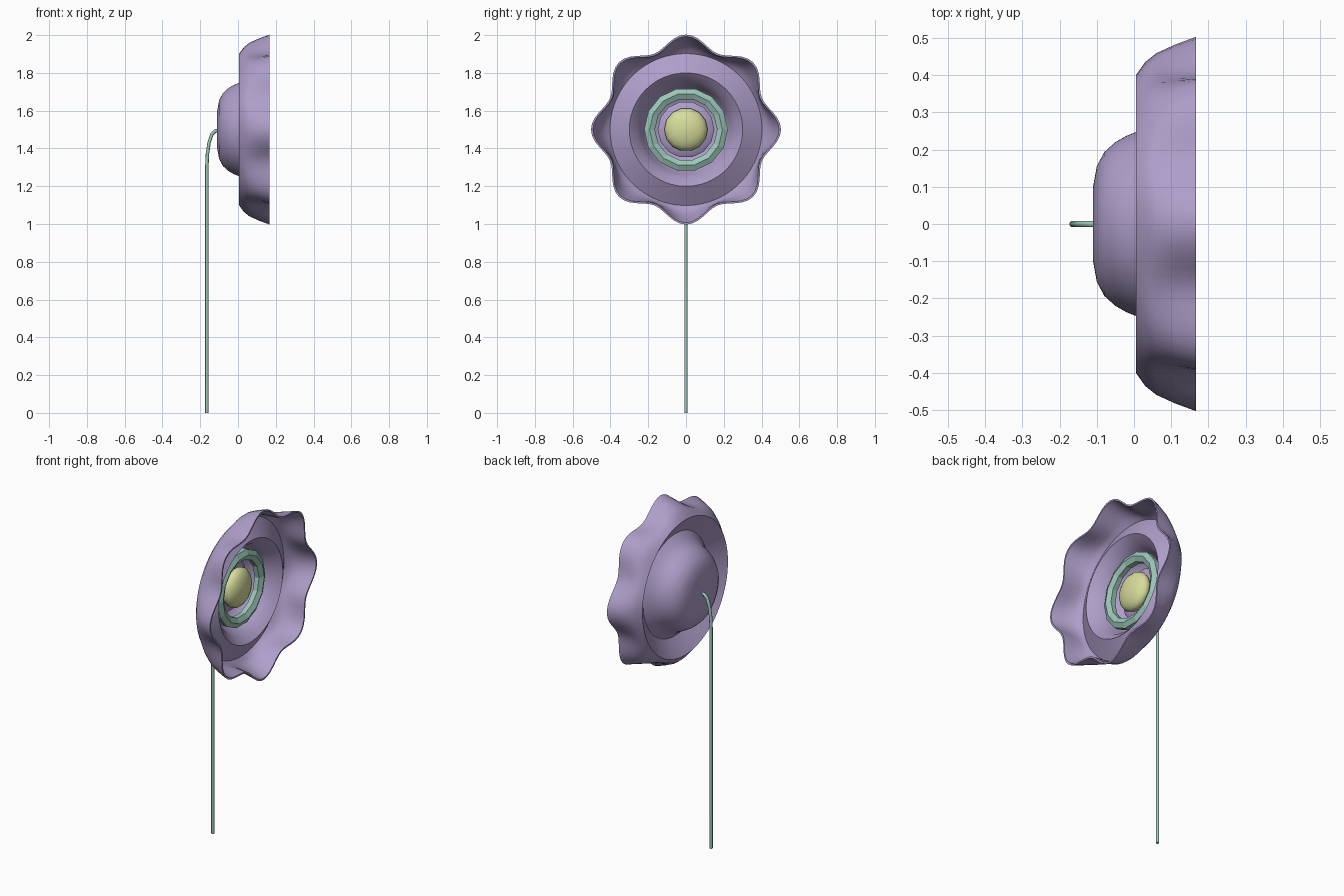
import bpy, bmesh, math
from mathutils import Matrix

if "Cube" in bpy.data.objects:
    bpy.data.objects.remove(bpy.data.objects["Cube"])

HUB_Z = 1.5


def material(name, rgb):
    m = bpy.data.materials.new(name)
    m.diffuse_color = (*rgb, 1)
    m.use_nodes = True
    m.node_tree.nodes["Principled BSDF"].inputs["Base Color"].default_value = m.diffuse_color
    return m


purple = material("petal_purple", (0.42, 0.34, 0.58))
mint = material("stem_mint", (0.33, 0.56, 0.48))
yellow = material("centre_yellow", (0.68, 0.72, 0.33))


def finish(name, bm, mat, smooth_angle=None):
    me = bpy.data.meshes.new(name)
    bmesh.ops.recalc_face_normals(bm, faces=bm.faces)
    bm.to_mesh(me)
    bm.free()
    ob = bpy.data.objects.new(name, me)
    bpy.context.collection.objects.link(ob)
    me.materials.append(mat)
    if smooth_angle:
        bpy.ops.object.select_all(action='DESELECT')
        ob.select_set(True)
        bpy.context.view_layer.objects.active = ob
        bpy.ops.object.shade_smooth_by_angle(angle=math.radians(smooth_angle))
    return ob


def lathe_x(profile, segs, closed=False):
    """Spin (x, radius, ripple) points about the x axis through the hub."""
    bm = bmesh.new()
    rings = []
    for x, r, w in profile:
        if r == 0:
            rings.append([bm.verts.new((x, 0, HUB_Z))] * segs)
            continue
        ring = []
        for i in range(segs):
            a = math.tau * i / segs
            rr = r + w * (math.cos(8 * a) - 1) / 2
            ring.append(bm.verts.new((x, rr * math.cos(a), HUB_Z + rr * math.sin(a))))
        rings.append(ring)
    pairs = list(zip(rings, rings[1:]))
    if closed:
        pairs.append((rings[-1], rings[0]))
    for p, q in pairs:
        for i in range(segs):
            j = (i + 1) % segs
            bm.faces.new(dict.fromkeys((p[i], p[j], q[j], q[i])))
    return bm


# Flower head: back of the cup, groove, rippled flare, rim, then the inside
# with a raised ridge between cup and flare
outer = [(-0.11, 0, 0), (-0.11, 0.10, 0), (-0.10, 0.155, 0), (-0.08, 0.193, 0),
         (-0.05, 0.22, 0), (-0.02, 0.237, 0), (0.005, 0.247, 0), (0.04, 0.27, 0),
         (0.07, 0.302, 0), (0.005, 0.40, 0), (0.03, 0.435, 0.012), (0.06, 0.459, 0.028),
         (0.11, 0.482, 0.05), (0.167, 0.503, 0.068)]
inner = [(0.167, 0.493, 0.068), (0.11, 0.471, 0.05), (0.06, 0.447, 0.028),
         (0.035, 0.424, 0.012), (0.02, 0.402, 0), (0.084, 0.300, 0),
         (0.045, 0.258, 0), (0.005, 0.236, 0), (-0.02, 0.226, 0), (-0.05, 0.208, 0),
         (-0.08, 0.178, 0), (-0.098, 0.12, 0), (-0.098, 0, 0)]
finish("flower_head", lathe_x(outer + inner, 96), purple, 35)

# Faceted mint ring inside the cup
ring = [(0.008 + 0.03 * math.cos(k * math.tau / 6), 0.193 + 0.033 * math.sin(k * math.tau / 6), 0)
        for k in range(6)]
finish("inner_ring", lathe_x(ring, 14, closed=True), mint)

# Purple seat under the centre
seat = [(-0.10, 0, 0), (-0.10, 0.15, 0), (-0.05, 0.15, 0), (-0.03, 0.12, 0), (-0.025, 0, 0)]
finish("centre_seat", lathe_x(seat, 14), purple, 40)

# Flattened yellow centre
bm = bmesh.new()
bmesh.ops.create_uvsphere(bm, u_segments=14, v_segments=10, radius=1)
bm.transform(Matrix.Translation((-0.005, 0, HUB_Z)) @ Matrix.Diagonal((0.055, 0.115, 0.115, 1))
             @ Matrix.Rotation(math.pi / 2, 4, 'Y'))
finish("flower_centre", bm, yellow, 40)

# Stem: straight tube that bends over into the back of the cup
path = [(-0.165, 0), (-0.165, 1.30), (-0.162, 1.37), (-0.153, 1.43),
        (-0.138, 1.475), (-0.12, 1.493), (-0.10, 1.495)]
bm = bmesh.new()
loops = []
SIDES = 10
for i, (x, z) in enumerate(path):
    x0, z0 = path[max(i - 1, 0)]
    x1, z1 = path[min(i + 1, len(path) - 1)]
    t = math.atan2(x1 - x0, z1 - z0)
    loop = []
    for k in range(SIDES):
        a = math.tau * k / SIDES
        u, v = 0.009 * math.cos(a), 0.009 * math.sin(a)
        loop.append(bm.verts.new((x + u * math.cos(t), v, z - u * math.sin(t))))
    loops.append(loop)
for p, q in zip(loops, loops[1:]):
    for k in range(SIDES):
        j = (k + 1) % SIDES
        bm.faces.new((p[k], p[j], q[j], q[k]))
bm.faces.new(loops[0])
bm.faces.new(loops[-1])
finish("stem", bm, mint, 40)
